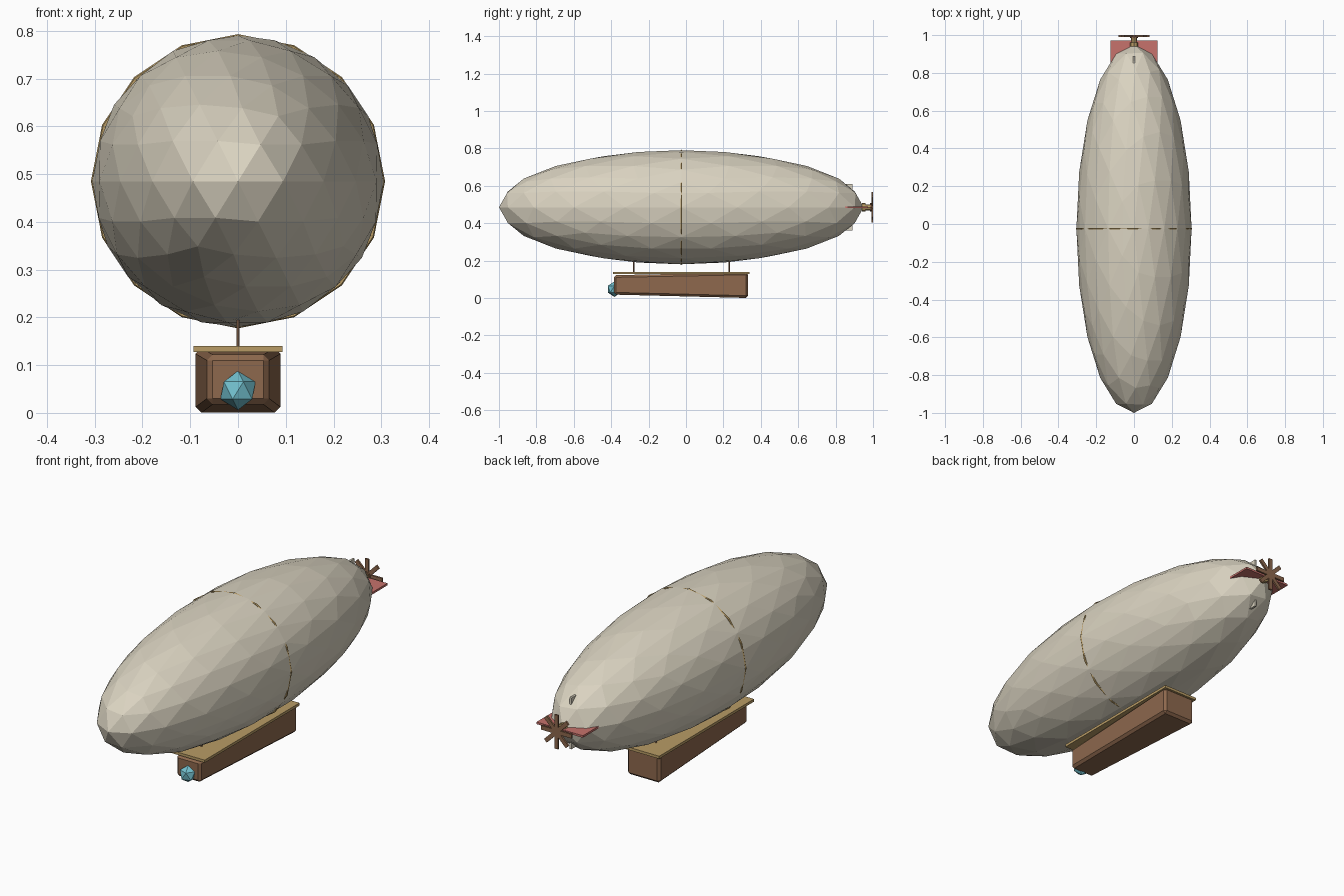
import bpy
import math

cube = bpy.data.objects.get("Cube")
if cube:
    bpy.data.objects.remove(cube, do_unlink=True)


def material(name, rgb):
    m = bpy.data.materials.new(name)
    m.use_nodes = True
    color = (*rgb, 1.0)
    m.diffuse_color = color
    bsdf = next(n for n in m.node_tree.nodes if n.type == "BSDF_PRINCIPLED")
    bsdf.inputs["Base Color"].default_value = color
    return m


canvas = material("cream canvas", (0.70, 0.65, 0.53))
wood = material("brown wood", (0.27, 0.14, 0.075))
brass = material("pale brass", (0.48, 0.33, 0.13))
glass = material("blue glass", (0.17, 0.53, 0.62))
red = material("dusty red", (0.57, 0.17, 0.15))

AXIS_Z = 0.485   # height of the envelope's long axis
MID_Y = -0.025   # middle of the envelope


def finish(name, mat):
    ob = bpy.context.object
    ob.name = name
    ob.data.materials.clear()
    ob.data.materials.append(mat)
    return ob


def box(name, mat, center, size, turn=0.0):
    bpy.ops.mesh.primitive_cube_add(size=1, location=center, rotation=(0, turn, 0))
    ob = finish(name, mat)
    ob.scale = size
    return ob


def rod(name, mat, center, radius, length, sides, along_y=False):
    bpy.ops.mesh.primitive_cylinder_add(
        vertices=sides, radius=radius, depth=length, location=center,
        rotation=(math.pi / 2 if along_y else 0, 0, 0))
    return finish(name, mat)


# Envelope: stretched faceted sphere
bpy.ops.mesh.primitive_ico_sphere_add(subdivisions=3, radius=1, location=(0, MID_Y, AXIS_Z))
finish("envelope", canvas).scale = (0.305, 0.975, 0.305)

# Hoop around the middle of the envelope
bpy.ops.mesh.primitive_torus_add(
    major_segments=16, minor_segments=6, major_radius=0.303, minor_radius=0.005,
    location=(0, MID_Y, AXIS_Z), rotation=(math.pi / 2, 0, 0))
finish("envelope_hoop", brass)

# Gondola: bevelled box narrowing to the front
gondola = box("gondola", wood, (0, 0, 0), (1, 1, 1))
for v in gondola.data.vertices:
    front = v.co.y < 0
    half_width, low, high = (0.065, 0.018, 0.122) if front else (0.089, 0.0, 0.136)
    v.co = (math.copysign(half_width, v.co.x),
            -0.385 if front else 0.332,
            high if v.co.z > 0 else low)
bevel = gondola.modifiers.new("chamfer", "BEVEL")
bevel.width = 0.012
bevel.segments = 1
bevel.limit_method = "NONE"

box("gondola_deck", brass, (0, -0.025, 0.1335), (0.187, 0.73, 0.013))

# Front lamp
bpy.ops.mesh.primitive_ico_sphere_add(subdivisions=1, radius=0.041, location=(0, -0.383, 0.047))
finish("front_lamp", glass)

# Struts between the deck and the envelope
for label, y in (("front", -0.28), ("rear", 0.23)):
    rod(label + "_strut", wood, (0, y, 0.17), 0.004, 0.07, 6)

# Tail fins
box("horizontal_fin", red, (0, 0.91, AXIS_Z), (0.25, 0.125, 0.01))
box("vertical_fin", canvas, (0, 0.83, AXIS_Z), (0.01, 0.12, 0.25))

# Propeller shaft, collar and blades
rod("propeller_shaft", brass, (0, 0.955, AXIS_Z), 0.016, 0.07, 8, along_y=True)
rod("shaft_collar", brass, (0, 0.95, AXIS_Z), 0.024, 0.02, 8, along_y=True)
rod("propeller_hub", wood, (0, 0.99, AXIS_Z), 0.022, 0.012, 8, along_y=True)
for i in range(4):
    box(f"propeller_blade_{i + 1}", wood, (0, 0.995, AXIS_Z),
        (0.165, 0.009, 0.02), turn=i * math.pi / 4)
